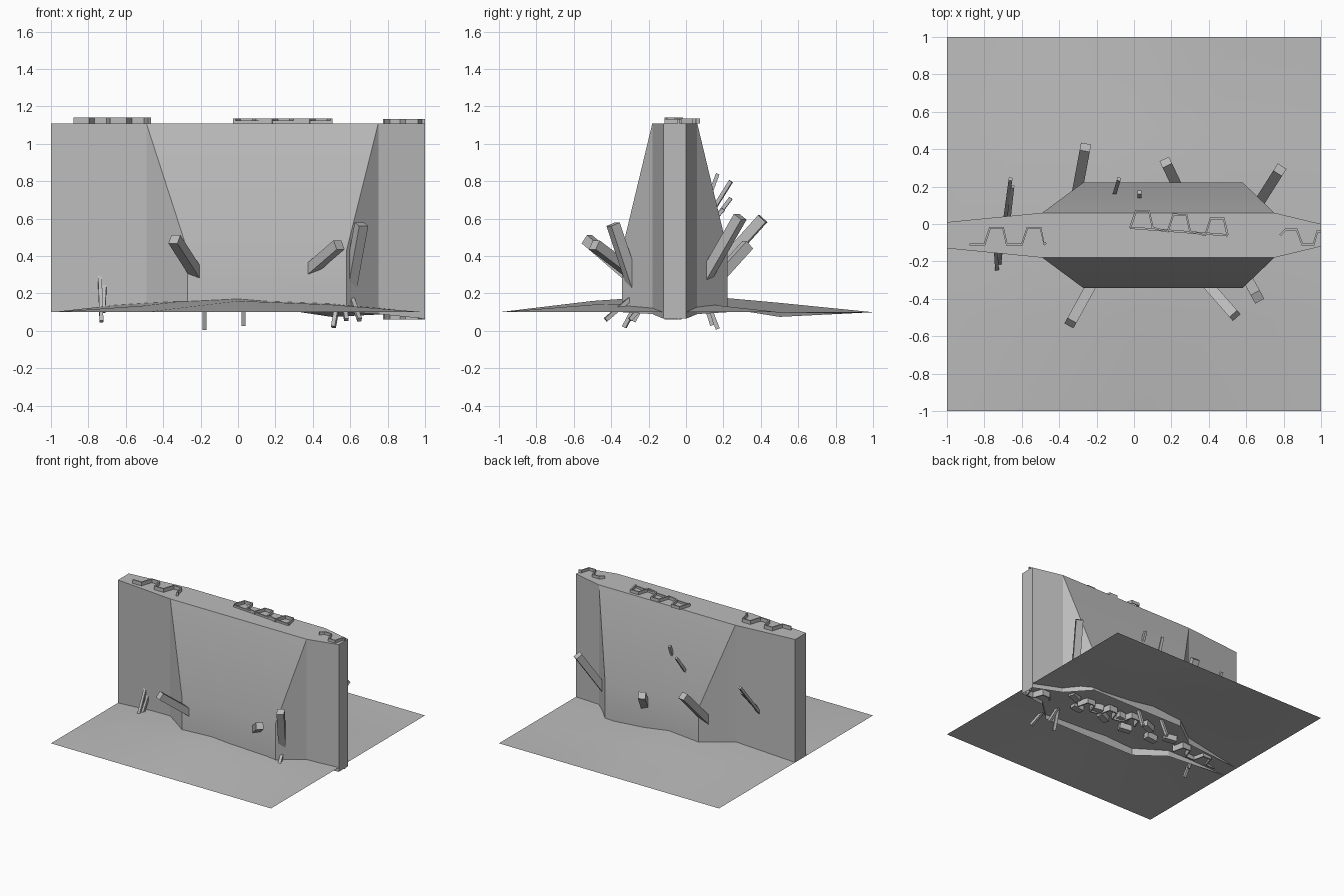
import bpy, bmesh, math
from mathutils import Vector

cube = bpy.data.objects.get("Cube")
if cube:
    bpy.data.objects.remove(cube, do_unlink=True)

stone = bpy.data.materials.new("grey_stone")
stone.use_nodes = True
GREY = (0.5, 0.5, 0.5, 1)
stone.diffuse_color = GREY
stone.node_tree.nodes["Principled BSDF"].inputs["Base Color"].default_value = GREY


def finish(name, bm, smooth=None):
    mesh = bpy.data.meshes.new(name)
    bmesh.ops.recalc_face_normals(bm, faces=bm.faces)
    bm.to_mesh(mesh)
    bm.free()
    mesh.materials.append(stone)
    obj = bpy.data.objects.new(name, mesh)
    bpy.context.collection.objects.link(obj)
    if smooth:
        bpy.ops.object.select_all(action="DESELECT")
        obj.select_set(True)
        bpy.context.view_layer.objects.active = obj
        bpy.ops.object.shade_smooth_by_angle(angle=math.radians(smooth))
    return obj


def beam(name, root, tip, width):
    """Square bar between two points."""
    a, b = Vector(root), Vector(tip)
    bm = bmesh.new()
    bmesh.ops.create_cube(bm, size=1)
    bmesh.ops.scale(bm, vec=(width, width, (b - a).length), verts=bm.verts)
    obj = finish(name, bm)
    obj.rotation_euler = (b - a).to_track_quat("Z", "Y").to_euler()
    obj.location = (a + b) / 2


def ribbon(name, points, z, height, thick=0.012):
    """Thin upright strip that follows a path."""
    bm = bmesh.new()
    low = [bm.verts.new((x, y, z)) for x, y in points]
    high = [bm.verts.new((x, y, z + height)) for x, y in points]
    for i in range(len(points) - 1):
        bm.faces.new((low[i], low[i + 1], high[i + 1], high[i]))
    obj = finish(name, bm)
    mod = obj.modifiers.new("thickness", "SOLIDIFY")
    mod.thickness = thick
    mod.offset = 0


def merlons(x, y, count, drift=0.0):
    """Path of trapezoid teeth spaced 0.2 apart."""
    path = []
    for i in range(count):
        for dx, dy in ((0, 0), (0.03, 0.09), (0.10, 0.09), (0.12, 0)):
            path.append((x + 0.2 * i + dx, y + drift * i + dy))
    return path


# Ground sheet with a low mound
rows = ((0.10, 0.10, 0.10, 0.10, 0.10),
        (0.10, 0.135, 0.16, 0.14, 0.10),
        (0.10, 0.155, 0.195, 0.155, 0.10),
        (0.10, 0.13, 0.15, 0.075, 0.10),
        (0.10, 0.10, 0.10, 0.10, 0.10))
bm = bmesh.new()
bmesh.ops.create_grid(bm, x_segments=4, y_segments=4, size=1)
for v in bm.verts:
    v.co.z = rows[round(v.co.y * 2 + 2)][round(v.co.x * 2 + 2)]
finish("ground", bm, 30)

# Wall: straight ends, with a buttressed middle that flares towards its foot
MID = -0.06
TOP, KNEE, FOOT = 1.11, 0.43, 0.10
bm = bmesh.new()
sides = []
for s in (-1, 1):
    def vert(x, half, z):
        return bm.verts.new((x, MID + s * half, z))
    end_l = [vert(-1, 0.07, z) for z in (TOP, FOOT)]
    end_r = [vert(1, 0.06, z) for z in (TOP, 0.065)]
    shoulder_l = [vert(-0.49, 0.12, z) for z in (TOP, FOOT)]
    shoulder_r = [vert(0.75, 0.12, z) for z in (TOP, 0.09)]
    knee_l = [vert(-0.27, 0.283, z) for z in (KNEE, FOOT)]
    knee_r = [vert(0.58, 0.283, z) for z in (KNEE, FOOT)]
    for end, sh, kn in ((end_l, shoulder_l, knee_l), (end_r, shoulder_r, knee_r)):
        bm.faces.new((end[0], end[1], sh[1], sh[0]))
        bm.faces.new((sh[0], sh[1], kn[1], kn[0]))
    bm.faces.new((shoulder_l[0], knee_l[0], knee_r[0], shoulder_r[0]))
    bm.faces.new((knee_l[0], knee_l[1], knee_r[1], knee_r[0]))
    sides.append((end_l, shoulder_l, shoulder_r, end_r))
front, back = sides
bm.faces.new([p[0] for p in front] + [p[0] for p in reversed(back)])
for k in (0, 3):
    bm.faces.new((front[k][0], front[k][1], back[k][1], back[k][0]))
finish("wall", bm, 25)

# Battlements along the top
west = [(-0.88, -0.11)] + merlons(-0.80, -0.11, 2) + [(-0.47, -0.10)]
middle = merlons(-0.02, -0.02, 3, -0.02)
east = [(0.78, -0.06), (0.81, -0.03), (0.87, -0.03), (0.90, -0.11),
        (0.96, -0.11), (0.98, -0.04), (1.0, -0.04)]
ribbon("west_battlement", west, TOP, 0.03)
ribbon("middle_battlement", middle, TOP, 0.025)
ribbon("middle_battlement_base", [middle[0], middle[-1]], TOP, 0.015)
ribbon("east_battlement", east, TOP, 0.022)

# Matching footings that show beneath the ground
ribbon("west_footing", west, 0.105, 0.05)
ribbon("middle_footing", middle, 0.11, 0.05)
ribbon("east_footing", east, 0.06, 0.05)
for i in range(9):
    x = -0.42 + 0.12 * i
    y = -0.06 + 0.05 * (-1) ** i
    beam("buried_block", (x, y, 0.14), (x + 0.09, y + 0.03 * (i % 3 - 1), 0.15), 0.05)

# Thick beams leaning out of the wall
for root, tip in (
        ((-0.18, -0.24, 0.24), (-0.34, -0.53, 0.49)),
        ((0.32, -0.24, 0.27), (0.54, -0.49, 0.46)),
        ((0.60, -0.28, 0.24), (0.66, -0.39, 0.57)),
        ((-0.31, 0.14, 0.30), (-0.26, 0.41, 0.60)),
        ((0.26, 0.14, 0.25), (0.17, 0.33, 0.46)),
        ((0.66, 0.10, 0.28), (0.78, 0.29, 0.61))):
    beam("leaning_beam", root, tip, 0.055)

# Thin spikes in the wall
for root, tip in (
        ((-0.74, -0.13, 0.32), (-0.73, -0.28, 0.05)),
        ((-0.71, -0.12, 0.30), (-0.72, -0.22, 0.10)),
        ((-0.69, 0.02, 0.42), (-0.66, 0.24, 0.71)),
        ((-0.67, 0.02, 0.45), (-0.65, 0.20, 0.65)),
        ((-0.11, 0.14, 0.64), (-0.08, 0.24, 0.80)),
        ((0.03, 0.11, 0.68), (0.03, 0.17, 0.84))):
    beam("wall_spike", root, tip, 0.02)

# Thin spikes poking down through the ground
for root, tip in (
        ((-0.18, 0.10, 0.19), (-0.18, 0.17, 0.01)),
        ((0.03, 0.09, 0.19), (0.03, 0.14, 0.03)),
        ((0.54, -0.24, 0.19), (0.51, -0.33, 0.02)),
        ((0.56, -0.20, 0.17), (0.58, -0.30, 0.06)),
        ((0.61, -0.30, 0.17), (0.65, -0.43, 0.06))):
    beam("ground_spike", root, tip, 0.022)
